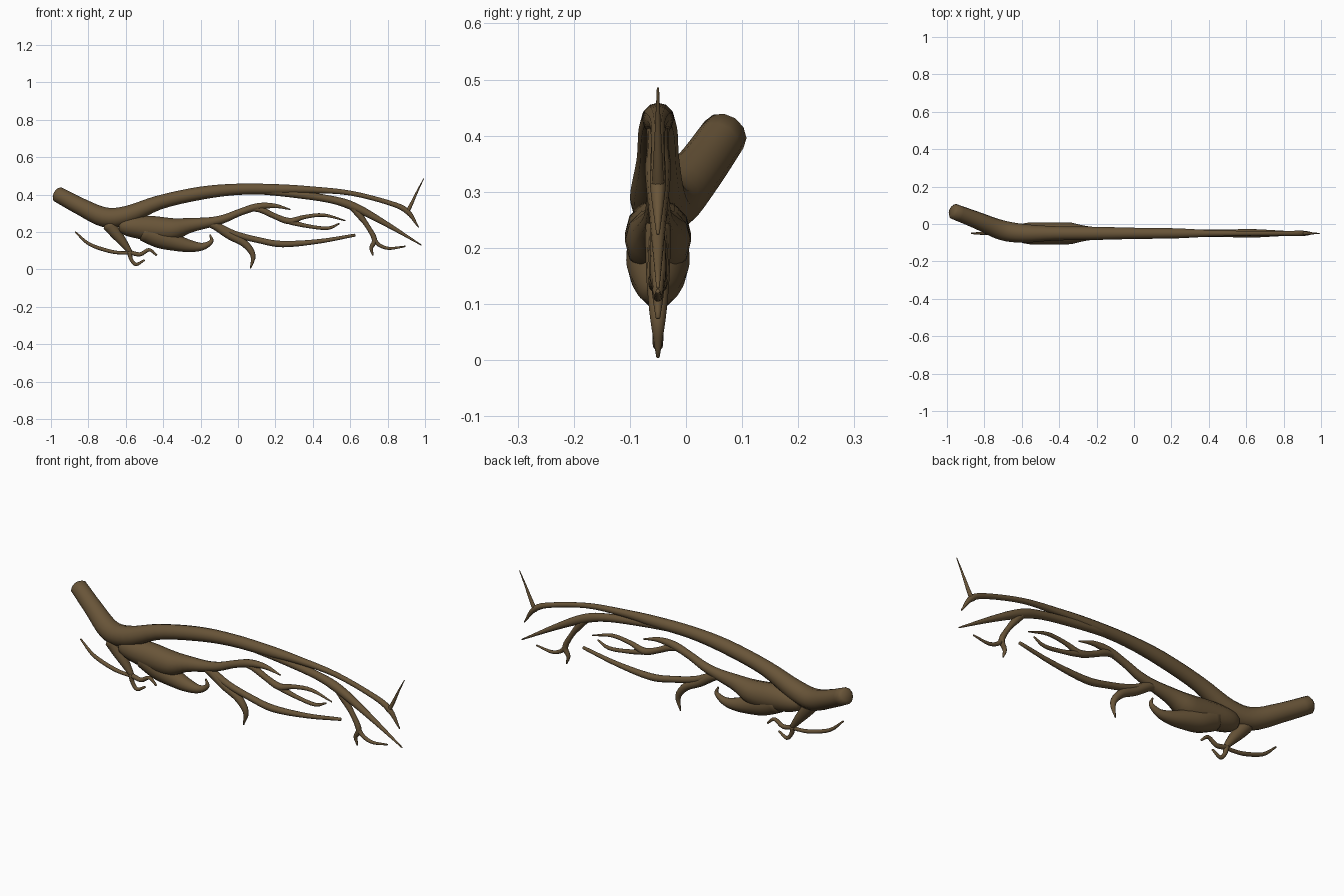
import bpy, bmesh, math
from mathutils import Vector

cube = bpy.data.objects.get("Cube")
if cube:
    bpy.data.objects.remove(cube, do_unlink=True)

PLANE_Y = -0.05      # nearly every limb lies in this upright plane
MAX_DEPTH = 0.059    # the swollen limb is flattened front to back
SIDES = 12
STEPS = 4

bark = bpy.data.materials.new("brown bark")
bark.use_nodes = True
bark.diffuse_color = (0.14, 0.09, 0.04, 1)
bark.node_tree.nodes["Principled BSDF"].inputs["Base Color"].default_value = bark.diffuse_color


def smooth_path(points):
    """Catmull-Rom interpolation of (x, y, z, radius) points."""
    padded = [points[0] * 2 - points[1], *points, points[-1] * 2 - points[-2]]
    path = []
    for a, b, c, d in zip(padded, padded[1:], padded[2:], padded[3:]):
        for step in range(STEPS):
            t = step / STEPS
            path.append((b * 2 + (c - a) * t + (a * 2 - b * 5 + c * 4 - d) * t * t
                         + (b * 3 - a - c * 3 + d) * t ** 3) / 2)
    path.append(points[-1])
    return path


def limb(name, *stations):
    """Tapered tube through stations (x, z, radius[, y])."""
    points = [Vector((s[0], s[3] if len(s) > 3 else PLANE_Y, s[1], s[2])) for s in stations]
    path = smooth_path(points)
    centres = [p.to_3d() for p in path]
    radii = [max(p.w, 0.002) for p in path]
    last = len(path) - 1
    tangents = [(centres[min(i + 1, last)] - centres[max(i - 1, 0)]).normalized()
                for i in range(last + 1)]

    # Extra narrower rings round off both ends
    centres = ([centres[0] - tangents[0] * radii[0] * 0.3] + centres
               + [centres[-1] + tangents[-1] * radii[-1] * 0.3])
    radii = [radii[0] * 0.65] + radii + [radii[-1] * 0.65]
    tangents = [tangents[0]] + tangents + [tangents[-1]]

    bm = bmesh.new()
    rings = []
    for centre, radius, tangent in zip(centres, radii, tangents):
        across = tangent.cross(Vector((0, 1, 0))).normalized()
        depth = across.cross(tangent).normalized()
        ring = []
        for k in range(SIDES):
            angle = math.tau * k / SIDES
            ring.append(bm.verts.new(centre + across * radius * math.cos(angle)
                                     + depth * min(radius, MAX_DEPTH) * math.sin(angle)))
        rings.append(ring)
    for lower, upper in zip(rings, rings[1:]):
        for k in range(SIDES):
            n = (k + 1) % SIDES
            bm.faces.new((lower[k], lower[n], upper[n], upper[k]))
    bm.faces.new(rings[0])
    bm.faces.new(rings[-1])
    bmesh.ops.recalc_face_normals(bm, faces=bm.faces)
    mesh = bpy.data.meshes.new(name)
    bm.to_mesh(mesh)
    bm.free()
    mesh.materials.append(bark)
    mesh.shade_smooth()
    obj = bpy.data.objects.new(name, mesh)
    bpy.context.collection.objects.link(obj)
    return obj


# Trunk sweeping into the long arched bough
limb("trunk_and_bough", (-.965, .402, .042, .068), (-.84, .335, .046, .02),
     (-.71, .278, .053, -.032), (-.59, .29, .05), (-.42, .358, .038), (-.2, .407, .035),
     (0, .428, .03), (.22, .428, .027), (.4, .425, .018), (.6, .408, .013),
     (.81, .355, .013), (.905, .31, .014), (.965, .225, .003))
limb("bough_spike", (.9, .3, .012), (.925, .345, .009), (.96, .42, .005), (.993, .485, .002))

# Lower fork of the bough with its hanging twig
limb("bough_fork", (.1, .425, .022), (.28, .405, .02), (.49, .375, .02), (.62, .335, .023),
     (.78, .25, .015), (.98, .13, .003))
limb("fork_twig", (.61, .335, .018), (.645, .295, .018), (.69, .235, .013),
     (.73, .16, .014), (.712, .115, .01), (.722, .075, .004))
limb("fork_twiglet", (.725, .165, .012), (.755, .13, .01), (.81, .112, .008), (.895, .123, .004))

# Swollen limb with its curled claw
limb("swollen_limb", (-.625, .232, .04), (-.58, .23, .055), (-.47, .22, .066),
     (-.36, .213, .062), (-.26, .235, .04), (-.15, .252, .027), (-.07, .272, .022),
     (.01, .305, .019), (.105, .335, .019), (.195, .34, .012), (.28, .32, .003))
limb("curled_claw", (-.5, .205, .055), (-.42, .17, .056), (-.34, .145, .046),
     (-.26, .125, .033), (-.19, .122, .02), (-.142, .15, .011), (-.15, .185, .004))

# Forked twigs at the limb's end
limb("upper_twig", (.06, .325, .014), (.12, .32, .017), (.195, .285, .015), (.275, .258, .017),
     (.355, .28, .011), (.46, .29, .009), (.575, .26, .003))
limb("middle_twig", (.22, .275, .012), (.285, .252, .014), (.38, .23, .01),
     (.48, .22, .009), (.542, .245, .004))

# Low shoots below the swollen limb
limb("long_shoot", (-.18, .25, .022), (-.12, .235, .02), (-.02, .19, .017), (.115, .155, .016),
     (.24, .135, .017), (.435, .15, .012), (.625, .183, .008))
limb("drooping_shoot", (-.16, .25, .02), (-.115, .23, .023), (-.045, .182, .022),
     (.035, .138, .02), (.08, .075, .014), (.067, .005, .003))

# Thin roots under the trunk
limb("root", (-.69, .24, .036), (-.655, .195, .031), (-.615, .145, .023), (-.575, .09, .012))
limb("long_rootlet", (-.57, .09, .011), (-.62, .088, .009), (-.69, .098, .01),
     (-.795, .135, .009), (-.87, .2, .004))
limb("curled_rootlet", (-.58, .095, .014), (-.572, .055, .01), (-.545, .026, .009),
     (-.5, .05, .005))
limb("wavy_rootlet", (-.59, .095, .012), (-.525, .08, .011), (-.475, .105, .009),
     (-.435, .075, .005))
